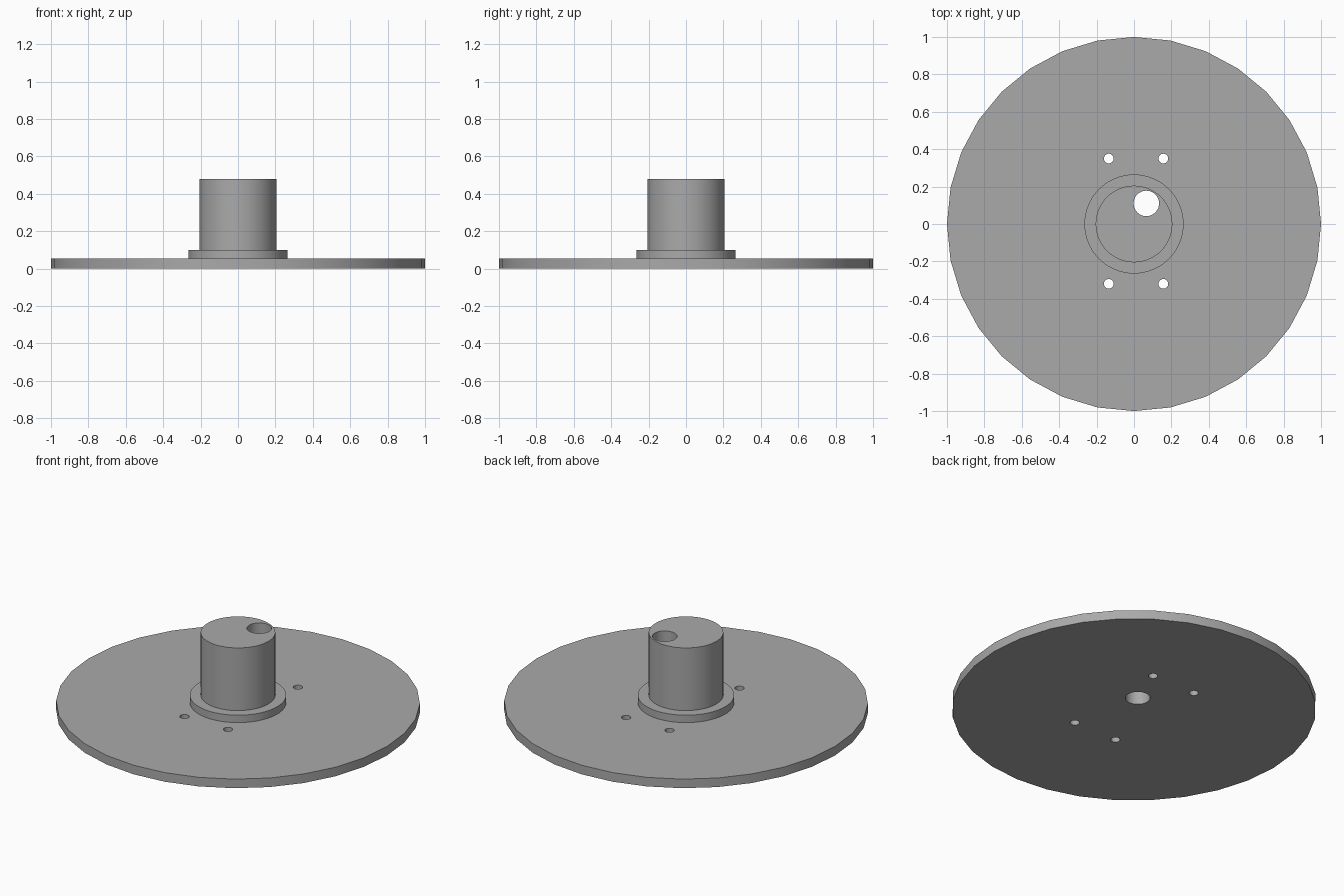
import bpy
import math

if "Cube" in bpy.data.objects:
    bpy.data.objects.remove(bpy.data.objects["Cube"], do_unlink=True)

grey = bpy.data.materials.new("plain grey")
grey.use_nodes = True
colour = (0.4, 0.4, 0.4, 1)
grey.diffuse_color = colour
grey.node_tree.nodes["Principled BSDF"].inputs["Base Color"].default_value = colour


def cylinder(name, radius, bottom, top, sides, x=0, y=0):
    bpy.ops.mesh.primitive_cylinder_add(
        vertices=sides, radius=radius, depth=top - bottom,
        location=(x, y, (bottom + top) / 2))
    part = bpy.context.object
    part.name = name
    part.data.materials.append(grey)
    return part


def drill(part, cutter):
    cut = part.modifiers.new("hole", "BOOLEAN")
    cut.operation = "DIFFERENCE"
    cut.solver = "EXACT"
    cut.object = cutter
    bpy.context.view_layer.objects.active = part
    bpy.ops.object.modifier_apply(modifier=cut.name)


# Stacked solid parts
base_disc = cylinder("base_disc", 1, 0, 0.055, 32)
collar = cylinder("collar", 0.265, 0.055, 0.1, 64)
post = cylinder("post", 0.205, 0.1, 0.48, 64)

# Off-centre bore runs through every part
bore = cylinder("bore_cutter", 0.068, -0.1, 0.6, 48, 0.066, 0.11)
for part in (base_disc, collar, post):
    drill(part, bore)
cutters = [bore]

# Four bolt holes through the disc
for x in (-0.135, 0.157):
    for y in (-0.32, 0.35):
        bolt = cylinder("bolt_cutter", 0.026, -0.1, 0.2, 24, x, y)
        drill(base_disc, bolt)
        cutters.append(bolt)

for cutter in cutters:
    bpy.data.objects.remove(cutter, do_unlink=True)

# Smooth walls with crisp rims
bpy.ops.object.select_all(action="DESELECT")
for part in (base_disc, collar, post):
    part.select_set(True)
bpy.context.view_layer.objects.active = post
bpy.ops.object.shade_smooth_by_angle(angle=math.radians(30))
